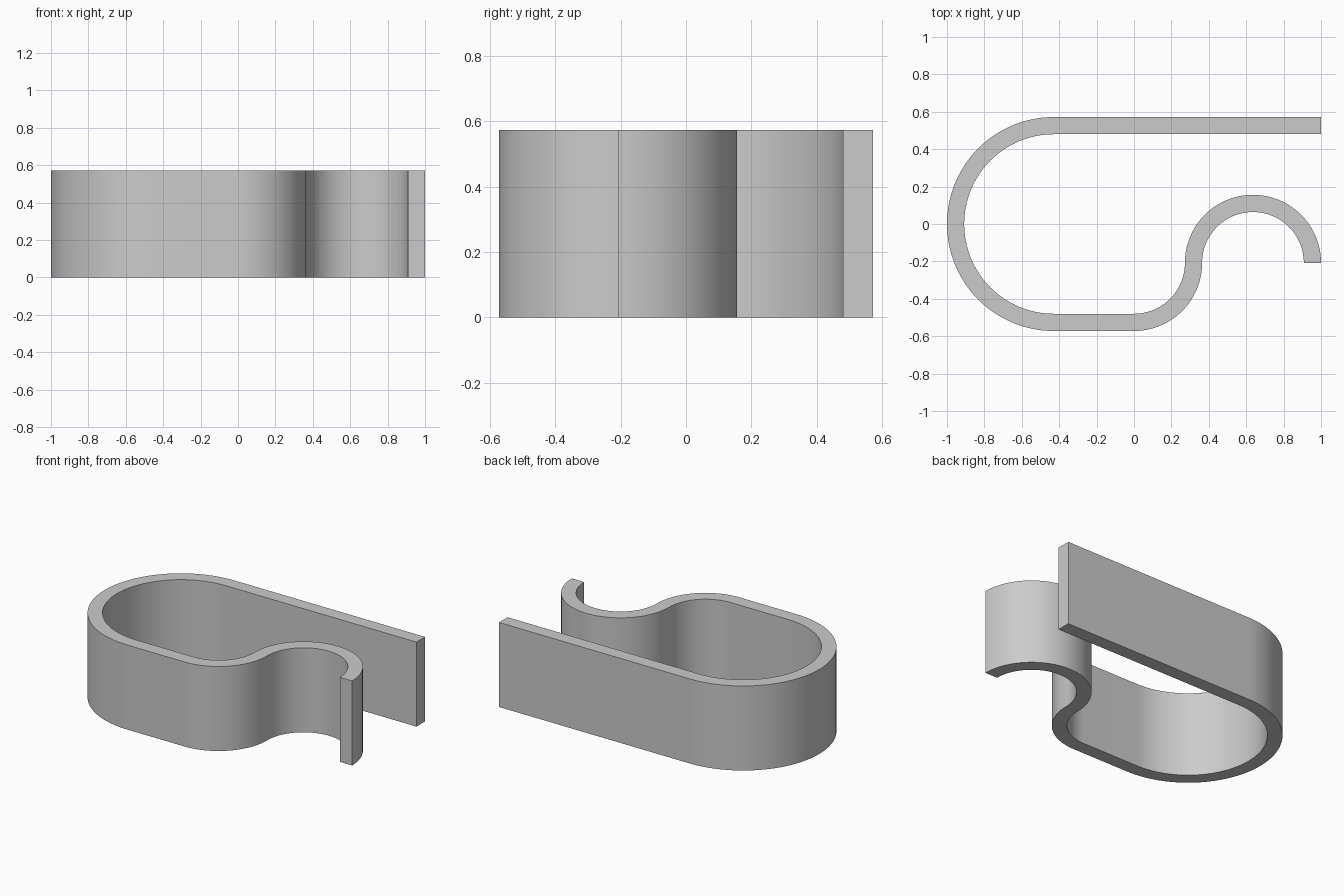
import bpy
import bmesh
from math import cos, sin, radians
from mathutils import Vector

cube = bpy.data.objects.get("Cube")
if cube:
    bpy.data.objects.remove(cube, do_unlink=True)

HEIGHT = 0.572
HALF_WALL = 0.046
BIG_R = 0.526       # centreline radius of the large bend
SMALL_R = 0.318     # centreline radius of both small bends
BEND_X = -0.428
HOOK_Y = -0.208


def arc(cx, cy, radius, start, end, steps):
    """Centreline samples as (point, unit normal to the left of travel)."""
    side = -1 if end > start else 1
    samples = []
    for i in range(steps + 1):
        a = radians(start + (end - start) * i / steps)
        out = Vector((cos(a), sin(a), 0))
        samples.append((Vector((cx, cy, 0)) + out * radius, out * side))
    return samples


# Centreline: straight arm, large half-round bend, short arm, S-shaped hook
path = [(Vector((1, BIG_R, 0)), Vector((0, -1, 0)))]
path += arc(BEND_X, 0, BIG_R, 90, 270, 64)
path += arc(0, HOOK_Y, SMALL_R, -90, 0, 32)
path += arc(2 * SMALL_R, HOOK_Y, SMALL_R, 180, 0, 64)[1:]

# Flat strip of even width, then extruded upward
bm = bmesh.new()
rows = [[bm.verts.new(p + n * w) for w in (-HALF_WALL, HALF_WALL)] for p, n in path]
for (a, b), (c, d) in zip(rows, rows[1:]):
    bm.faces.new((a, b, d, c))
result = bmesh.ops.extrude_face_region(bm, geom=bm.faces[:])
top = [v for v in result["geom"] if isinstance(v, bmesh.types.BMVert)]
bmesh.ops.translate(bm, verts=top, vec=(0, 0, HEIGHT))
bmesh.ops.recalc_face_normals(bm, faces=bm.faces[:])

mesh = bpy.data.meshes.new("spring_clip")
bm.to_mesh(mesh)
bm.free()
clip = bpy.data.objects.new("spring_clip", mesh)
bpy.context.collection.objects.link(clip)

# Light grey material
grey = bpy.data.materials.new("light_grey")
grey.use_nodes = True
color = (0.6, 0.6, 0.6, 1)
grey.diffuse_color = color
grey.node_tree.nodes["Principled BSDF"].inputs["Base Color"].default_value = color
mesh.materials.append(grey)

# Smooth bends with crisp rims
bpy.ops.object.select_all(action="DESELECT")
clip.select_set(True)
bpy.context.view_layer.objects.active = clip
bpy.ops.object.shade_smooth_by_angle(angle=radians(30))
